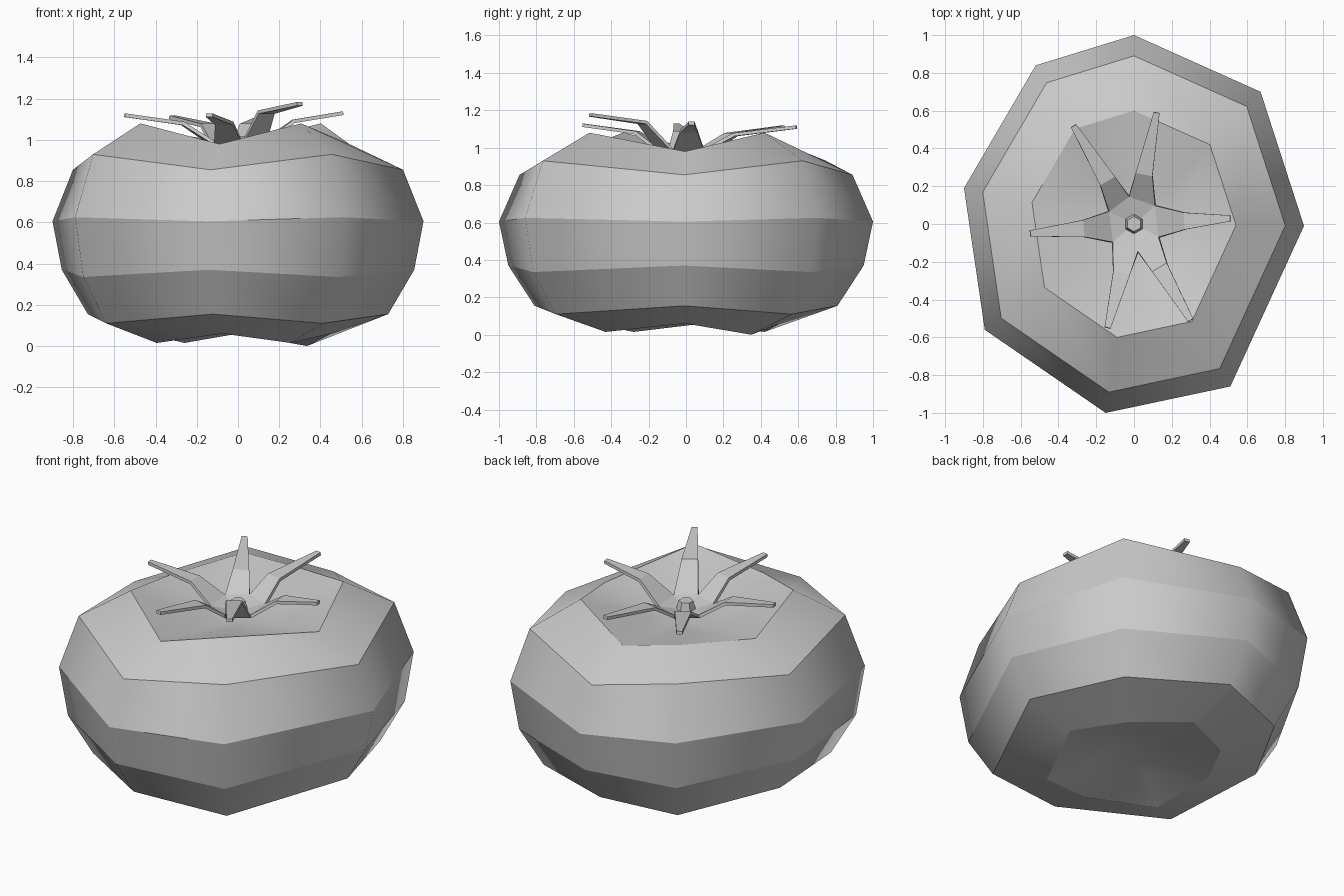
import bpy, bmesh
from math import atan2, cos, sin, pi, hypot
from mathutils import Vector

cube = bpy.data.objects.get("Cube")
if cube:
    bpy.data.objects.remove(cube)

grey = bpy.data.materials.new("plain grey")
grey.use_nodes = True
colour = (0.6, 0.6, 0.6, 1)
grey.diffuse_color = colour
grey.node_tree.nodes["Principled BSDF"].inputs["Base Color"].default_value = colour


def make_object(name, bm):
    bmesh.ops.recalc_face_normals(bm, faces=bm.faces)
    mesh = bpy.data.meshes.new(name)
    bm.to_mesh(mesh)
    bm.free()
    mesh.materials.append(grey)
    obj = bpy.data.objects.new(name, mesh)
    bpy.context.collection.objects.link(obj)
    return obj


# Fruit body: one uneven eight-sided outline, scaled up the height.
# Lobes (odd corners) and creases (even corners) have different heights.
outline = [(0, 1), (.67, .70), (.90, -.01), (.51, -.86),
           (-.15, -1), (-.79, -.56), (-.90, .19), (-.52, .84)]
# scale, crease height, lobe height
levels = [(.20, .10, .09), (.50, .06, .015), (.81, .155, .11), (.95, .37, .335),
          (1, .605, .625), (.89, .855, .93), (.60, .98, 1.08), (.27, .93, .96)]
bm = bmesh.new()
rings = [[bm.verts.new((x * s, y * s, lobe if i % 2 else crease))
          for i, (x, y) in enumerate(outline)] for s, crease, lobe in levels]
rings[1][1].co.z = 0
rings[6][7].co.z = 1.03
for low, high in zip(rings, rings[1:]):
    for i in range(8):
        j = (i + 1) % 8
        bm.faces.new((low[i], low[j], high[j], high[i])).smooth = True
for ring, z in ((rings[0], .11), (rings[-1], .91)):
    centre = bm.verts.new((0, 0, z))
    for i in range(8):
        bm.faces.new((ring[i], ring[(i + 1) % 8], centre)).smooth = True
# Crisp edges round the body, soft edges up it
for ring in rings[1:-1]:
    for i in range(8):
        bm.edges.get((ring[i], ring[(i + 1) % 8])).smooth = False
make_object("fruit_body", bm)

# Leafy crown: six tapering sepals joined at a sunken centre
tips = [(.51, .03, 1.13), (.12, .59, 1.11), (-.32, .52, 1.11),
        (-.55, -.05, 1.12), (-.14, -.55, 1.12), (.30, -.51, 1.175)]
angles = [atan2(y, x) % (2 * pi) for x, y, z in tips]
bm = bmesh.new()
centre = bm.verts.new((0, 0, .95))
valleys = []
for i in range(6):
    gap = (angles[(i + 1) % 6] - angles[i]) % (2 * pi)
    a = angles[i] + gap / 2
    valleys.append(bm.verts.new((.15 * cos(a), .15 * sin(a), .985)))
for i, (x, y, z) in enumerate(tips):
    along = Vector((x, y, 0)).normalized()
    side = Vector((-along.y, along.x, 0))
    row = [valleys[i - 1], valleys[i]]
    bm.faces.new((centre, *row))
    for reach, half, height in ((.27, .045, z - .04), (hypot(x, y), .016, z)):
        base = along * reach + Vector((0, 0, height))
        new = [bm.verts.new(base - side * half), bm.verts.new(base + side * half)]
        bm.faces.new((row[0], new[0], new[1], row[1]))
        row = new
crown = make_object("leafy_crown", bm)
thick = crown.modifiers.new("thickness", "SOLIDIFY")
thick.thickness = .018
thick.offset = 0

# Small stem stub in the middle of the crown
bm = bmesh.new()
bmesh.ops.create_cone(bm, cap_ends=True, segments=6, radius1=.06, radius2=.04, depth=.08)
bmesh.ops.translate(bm, verts=bm.verts, vec=(0, 0, .98))
make_object("stem_stub", bm)
